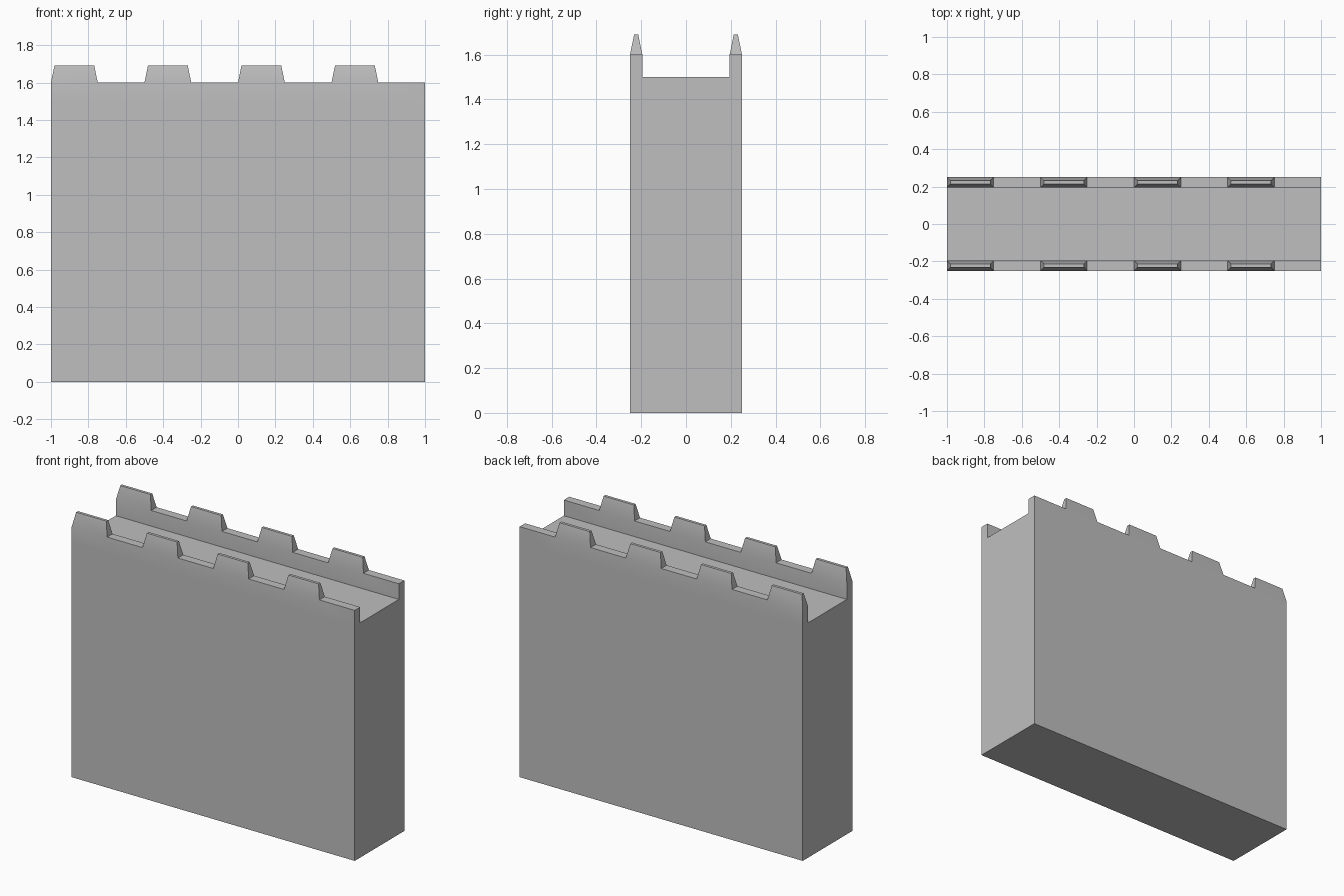
import bpy
import bmesh
from mathutils import Vector

if "Cube" in bpy.data.objects:
    bpy.data.objects.remove(bpy.data.objects["Cube"], do_unlink=True)

HALF_LEN, OUTER, INNER = 1.0, 0.25, 0.195
WALK_Z, RAIL_H, MERLON_H, TAPER = 1.5, 0.1, 0.09, 0.0185
BAYS = 8

stone = bpy.data.materials.new("stone_grey")
stone.use_nodes = True
grey = (0.52, 0.52, 0.52, 1)
stone.diffuse_color = grey
stone.node_tree.nodes["Principled BSDF"].inputs["Base Color"].default_value = grey


def extrude(bm, faces, dz, keep=False):
    """Extrude faces vertically and return the new cap faces."""
    geom = bmesh.ops.extrude_face_region(bm, geom=faces, use_keep_orig=True)["geom"]
    verts = [g for g in geom if isinstance(g, bmesh.types.BMVert)]
    caps = [g for g in geom if isinstance(g, bmesh.types.BMFace)]
    bmesh.ops.translate(bm, verts=verts, vec=(0, 0, dz))
    if not keep:
        bmesh.ops.delete(bm, geom=faces, context="FACES")
    return caps


bm = bmesh.new()

# Walkway plan: a strip for each parapet and one between them
rows = []
for y in (-OUTER, -INNER, INNER, OUTER):
    rows.append([bm.verts.new((-HALF_LEN + 2 * HALF_LEN * i / BAYS, y, WALK_Z))
                 for i in range(BAYS + 1)])
strips = [[bm.faces.new((a[i], a[i + 1], b[i + 1], b[i])) for i in range(BAYS)]
          for a, b in zip(rows, rows[1:])]

# Wall body down to the ground
extrude(bm, [f for s in strips for f in s], -WALK_Z, keep=True)

# Parapets with a tapered merlon on every other bay
for strip in (strips[0], strips[2]):
    rail = sorted(extrude(bm, strip, RAIL_H), key=lambda f: f.calc_center_median().x)
    for bay in rail[::2]:
        cap = extrude(bm, [bay], MERLON_H)[0]
        mid = cap.calc_center_median()
        for v in cap.verts:
            side = v.co - mid
            v.co -= Vector((TAPER if side.x > 0 else -TAPER,
                            TAPER if side.y > 0 else -TAPER, 0))

bmesh.ops.recalc_face_normals(bm, faces=bm.faces[:])
mesh = bpy.data.meshes.new("castle_wall")
bm.to_mesh(mesh)
bm.free()
mesh.materials.append(stone)
wall = bpy.data.objects.new("castle_wall", mesh)
bpy.context.collection.objects.link(wall)

# Soft shading where the merlons lean away from the wall
bpy.ops.object.select_all(action="DESELECT")
wall.select_set(True)
bpy.context.view_layer.objects.active = wall
bpy.ops.object.shade_smooth_by_angle()
